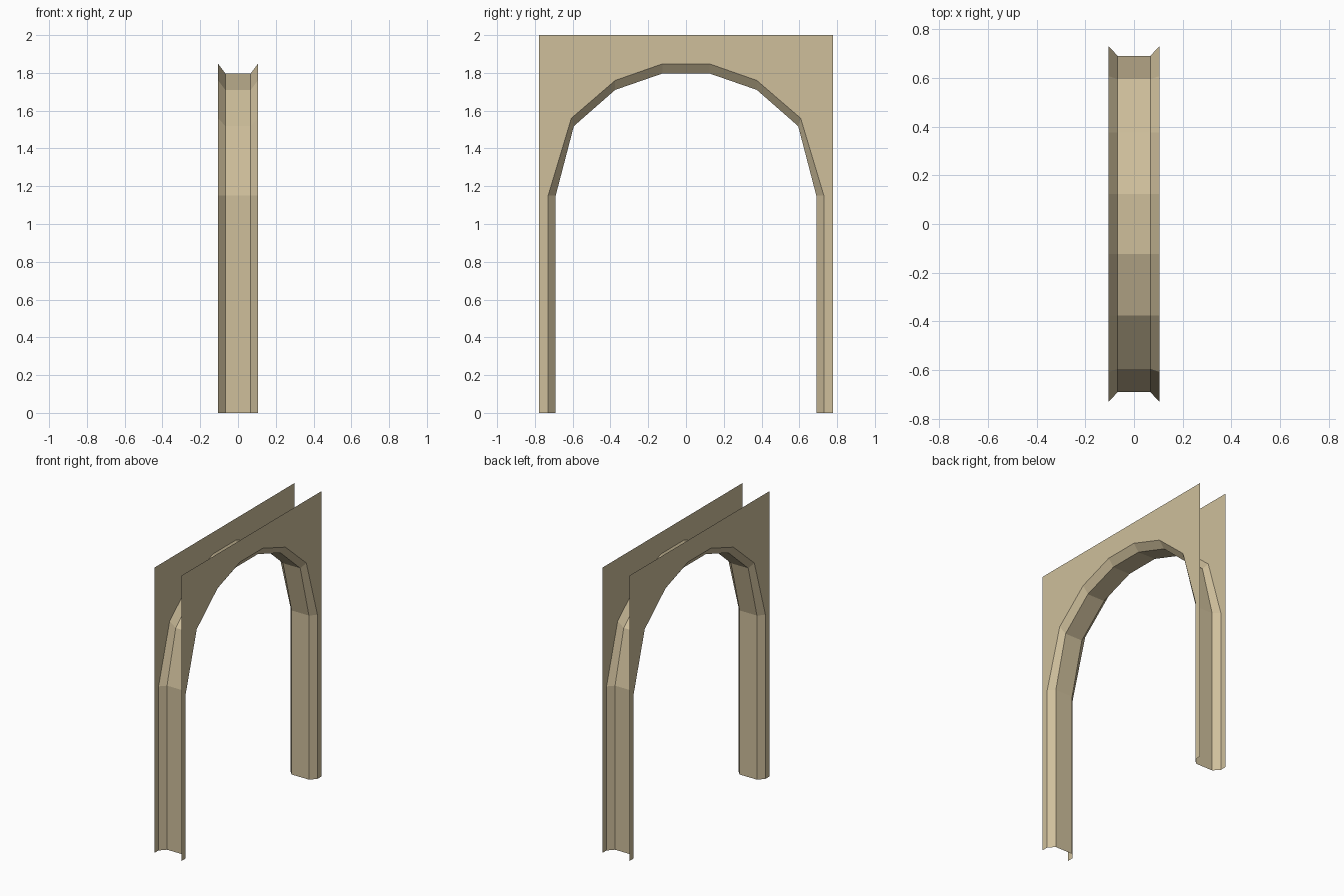
import bpy

if "Cube" in bpy.data.objects:
    bpy.data.objects.remove(bpy.data.objects["Cube"])

tan = bpy.data.materials.new("sandstone")
tan.diffuse_color = (0.62, 0.52, 0.33, 1)
tan.use_nodes = True
tan.node_tree.nodes["Principled BSDF"].inputs["Base Color"].default_value = tan.diffuse_color

# Half profiles (y, z) from floor to crown: outer chamfer edge and inner edge
OUTER = [(0.73, 0), (0.73, 1.15), (0.607, 1.56), (0.375, 1.76), (0.124, 1.848)]
INNER = [(0.69, 0), (0.69, 1.15), (0.594, 1.518), (0.375, 1.71), (0.124, 1.797)]
X_FACE, X_INNER = 0.105, 0.067
HALF_W, HEIGHT = 0.777, 2.0


def full(half):
    """Mirror a half profile into a whole arch, +y to -y."""
    return half + [(-y, z) for y, z in reversed(half)]


def make(name, verts, faces):
    mesh = bpy.data.meshes.new(name)
    mesh.from_pydata(verts, [], faces)
    mesh.materials.append(tan)
    mesh.update()
    obj = bpy.data.objects.new(name, mesh)
    bpy.context.collection.objects.link(obj)
    return obj


def strip(name, x0, prof0, x1, prof1):
    """Band of quads between two matching arch profiles, facing the opening."""
    n = len(prof0)
    verts = [(x0, y, z) for y, z in prof0] + [(x1, y, z) for y, z in prof1]
    faces = [(i, n + i, n + i + 1, i + 1) for i in range(n - 1)]
    return make(name, verts, faces)


outer, inner = full(OUTER), full(INNER)

# Underside of the arch and the two chamfered edges
strip("arch_lining", -X_INNER, inner, X_INNER, inner)
strip("left_chamfer", -X_FACE, outer, -X_INNER, inner)
strip("right_chamfer", X_INNER, inner, X_FACE, outer)

# Flat wall faces with the arched opening
outline = [(-HALF_W, 0)] + outer[::-1] + [(HALF_W, 0), (HALF_W, HEIGHT), (-HALF_W, HEIGHT)]
for name, x, pts in (("right_wall_face", X_FACE, outline),
                     ("left_wall_face", -X_FACE, outline[::-1])):
    make(name, [(x, y, z) for y, z in pts], [tuple(range(len(pts)))])
